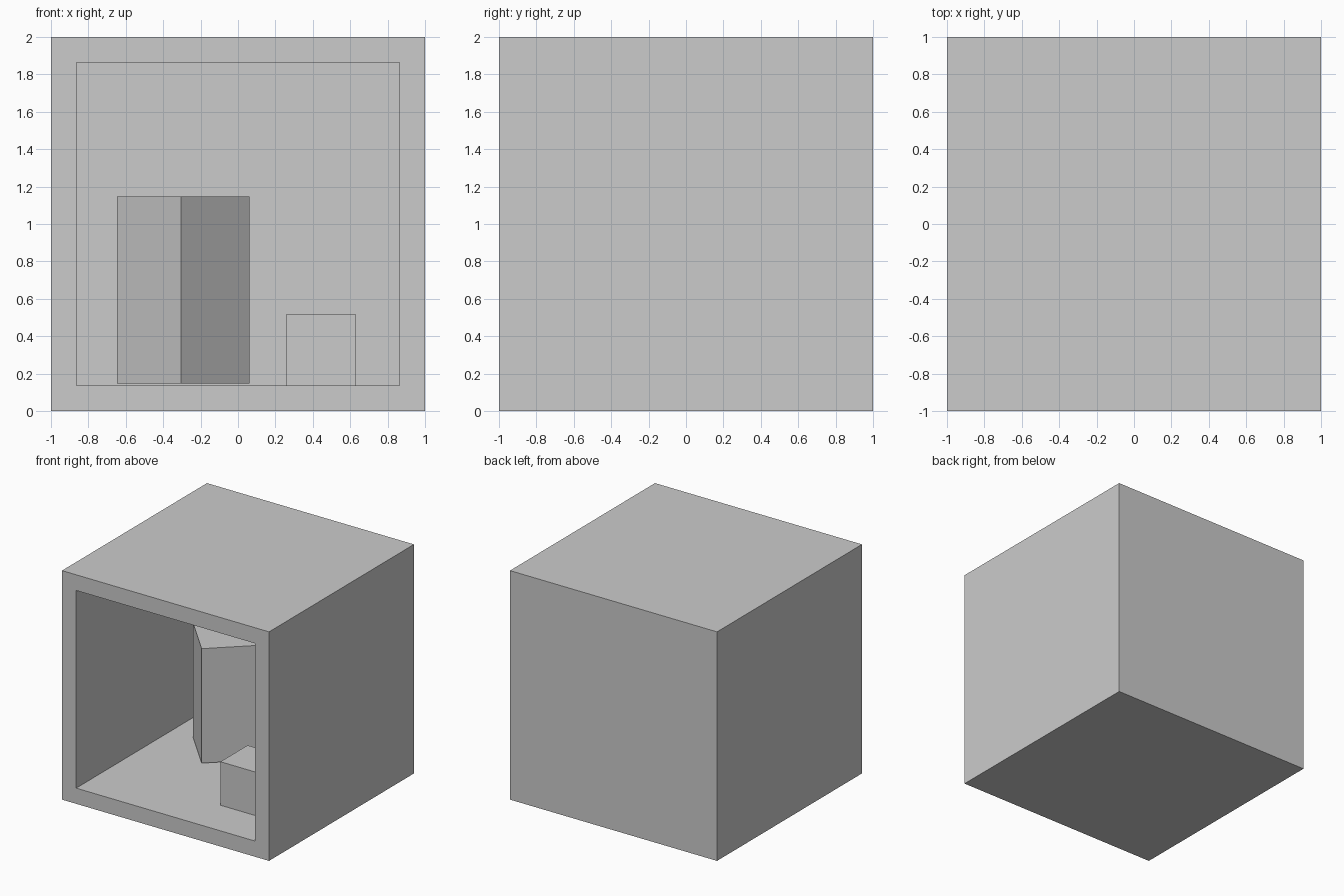
import bpy, bmesh, math
from mathutils import Matrix, Vector

if "Cube" in bpy.data.objects:
    bpy.data.objects.remove(bpy.data.objects["Cube"])

WALL = 0.137


def finish(bm, name):
    bmesh.ops.recalc_face_normals(bm, faces=bm.faces[:])
    mesh = bpy.data.meshes.new(name)
    bm.to_mesh(mesh)
    bm.free()
    obj = bpy.data.objects.new(name, mesh)
    bpy.context.collection.objects.link(obj)
    return obj


def block(name, size, base, turn=0.0):
    """Box standing on its base centre, turned about z."""
    bm = bmesh.new()
    centre = Vector(base) + Vector((0, 0, size[2] / 2))
    bmesh.ops.create_cube(bm, size=1, matrix=Matrix.Translation(centre)
                          @ Matrix.Rotation(math.radians(turn), 4, 'Z')
                          @ Matrix.Diagonal((*size, 1)))
    return finish(bm, name)


# Thick-walled room: inset the front face and push it in to the back wall
bm = bmesh.new()
bmesh.ops.create_cube(bm, size=2, matrix=Matrix.Translation((0, 0, 1)))
bm.normal_update()
front = min(bm.faces, key=lambda f: f.calc_center_median().y)
bmesh.ops.inset_individual(bm, faces=[front], thickness=WALL, use_even_offset=True)
pushed = bmesh.ops.extrude_discrete_faces(bm, faces=[front])["faces"]
bmesh.ops.translate(bm, verts=pushed[0].verts[:], vec=(0, 2 - WALL, 0))
finish(bm, "room_shell")

# Tall turned block, just clear of the floor
block("tall_block", (0.5, 0.5, 1.0), (-0.293, 0.288, 0.147), 43)

# Small block resting on the floor near the opening
block("small_block", (0.375, 0.375, 0.38), (0.443, -0.42, WALL))
